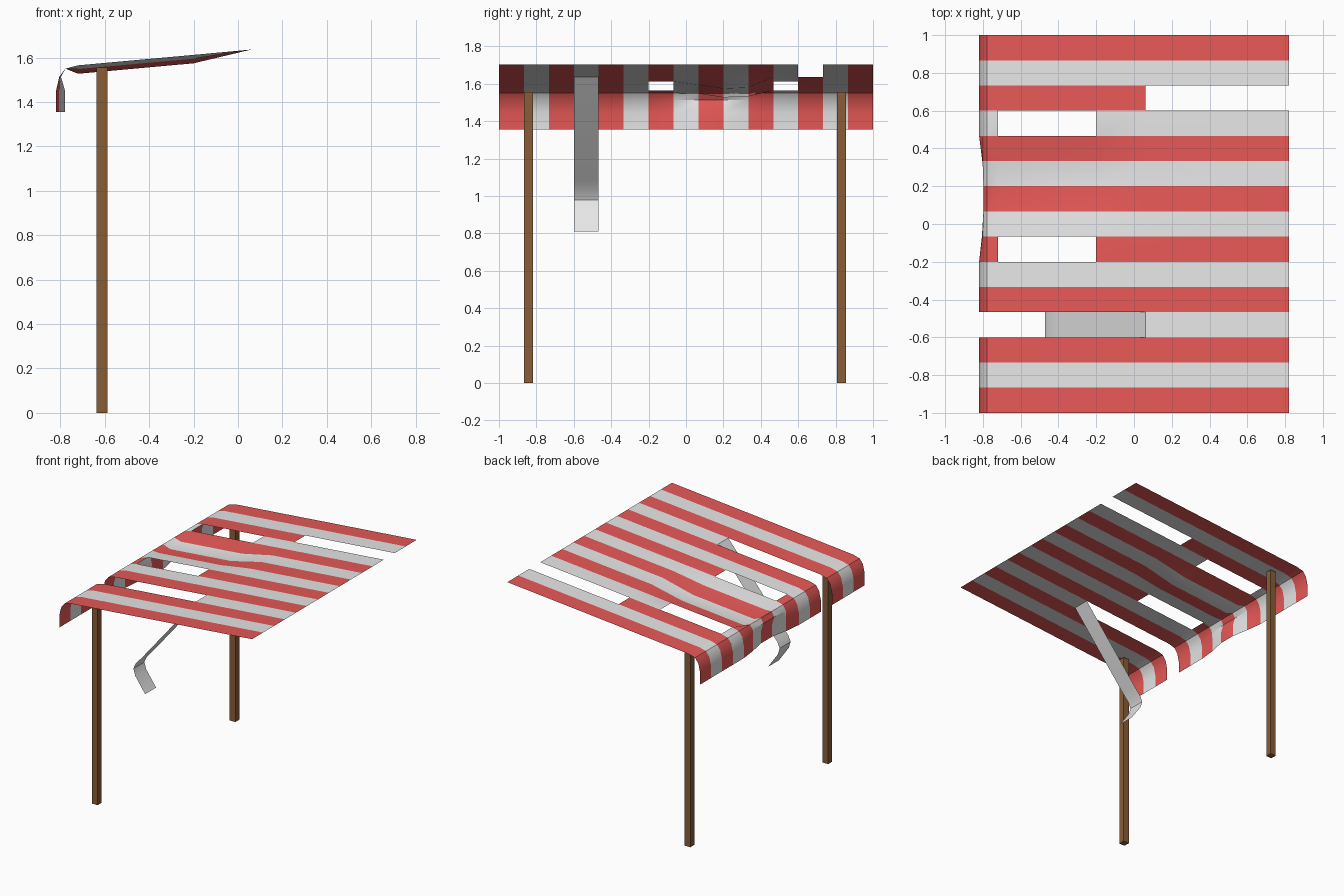
import bpy, bmesh, math

default = bpy.data.objects.get("Cube")
if default:
    bpy.data.objects.remove(default, do_unlink=True)


def make_material(name, rgb):
    mat = bpy.data.materials.new(name)
    mat.use_nodes = True
    colour = (*rgb, 1)
    mat.diffuse_color = colour
    mat.node_tree.nodes["Principled BSDF"].inputs["Base Color"].default_value = colour
    return mat


red = make_material("faded red cloth", (0.8, 0.1, 0.095))
white = make_material("off white cloth", (0.8, 0.8, 0.8))
wood = make_material("brown wood", (0.25, 0.11, 0.04))


def finish(name, bm, materials, smooth=True):
    mesh = bpy.data.meshes.new(name)
    bm.to_mesh(mesh)
    bm.free()
    for mat in materials:
        mesh.materials.append(mat)
    obj = bpy.data.objects.new(name, mesh)
    bpy.context.collection.objects.link(obj)
    if smooth:
        bpy.ops.object.select_all(action="DESELECT")
        obj.select_set(True)
        bpy.context.view_layer.objects.active = obj
        bpy.ops.object.shade_smooth_by_angle(angle=math.radians(30))
    return obj


# Striped canopy: a side profile swept across the stripe edges
STRIPES = 15
WIDTH = 2 / STRIPES
profile = [(-0.82, 1.355), (-0.82, 1.447), (-0.805, 1.513), (-0.777, 1.55),
           (-0.72, 1.565), (-0.2, 1.612), (0.06, 1.636), (0.82, 1.704)]
# Sag of the roof and inward dent of the valance, by stripe edge
sag = {8: 0.45, 9: 1, 10: 0.85}
dent = {7: 0.35, 8: 1, 9: 1, 10: 0.4}
# Torn out profile segments, by stripe
torn = {3: range(0, 6), 6: [4], 11: [4], 12: [6]}

bm = bmesh.new()
rows = []
for edge in range(STRIPES + 1):
    row = []
    for k, (x, z) in enumerate(profile):
        if k in (4, 5):
            z -= 0.038 * sag.get(edge, 0)
        if k < 2:
            x += 0.042 * dent.get(edge, 0)
        elif k == 2:
            x += 0.008 * dent.get(edge, 0)
        row.append(bm.verts.new((x, -1 + edge * WIDTH, z)))
    rows.append(row)
for stripe in range(STRIPES):
    a, b = rows[stripe], rows[stripe + 1]
    for k in range(len(profile) - 1):
        if k not in torn.get(stripe, []):
            face = bm.faces.new((a[k], a[k + 1], b[k + 1], b[k]))
            face.material_index = stripe % 2
bmesh.ops.delete(bm, geom=[v for v in bm.verts if not v.link_faces], context="VERTS")
finish("striped_canopy", bm, [red, white])

# Torn strip hanging below the canopy
path = [(0.06, 1.636), (-0.40, 1.08), (-0.45, 1.025), (-0.47, 0.98),
        (-0.455, 0.93), (-0.37, 0.81)]
bm = bmesh.new()
pairs = [[bm.verts.new((x, -1 + e * WIDTH, z)) for e in (3, 4)] for x, z in path]
for p, q in zip(pairs, pairs[1:]):
    bm.faces.new((q[0], p[0], p[1], q[1]))
finish("hanging_strip", bm, [white])

# Two square wooden posts
for name, y in (("front_post", -0.842), ("back_post", 0.832)):
    bm = bmesh.new()
    bmesh.ops.create_cube(bm, size=1)
    bmesh.ops.scale(bm, vec=(0.049, 0.049, 1.555), verts=bm.verts)
    bmesh.ops.translate(bm, vec=(-0.612, y, 1.555 / 2), verts=bm.verts)
    finish(name, bm, [wood], smooth=False)
